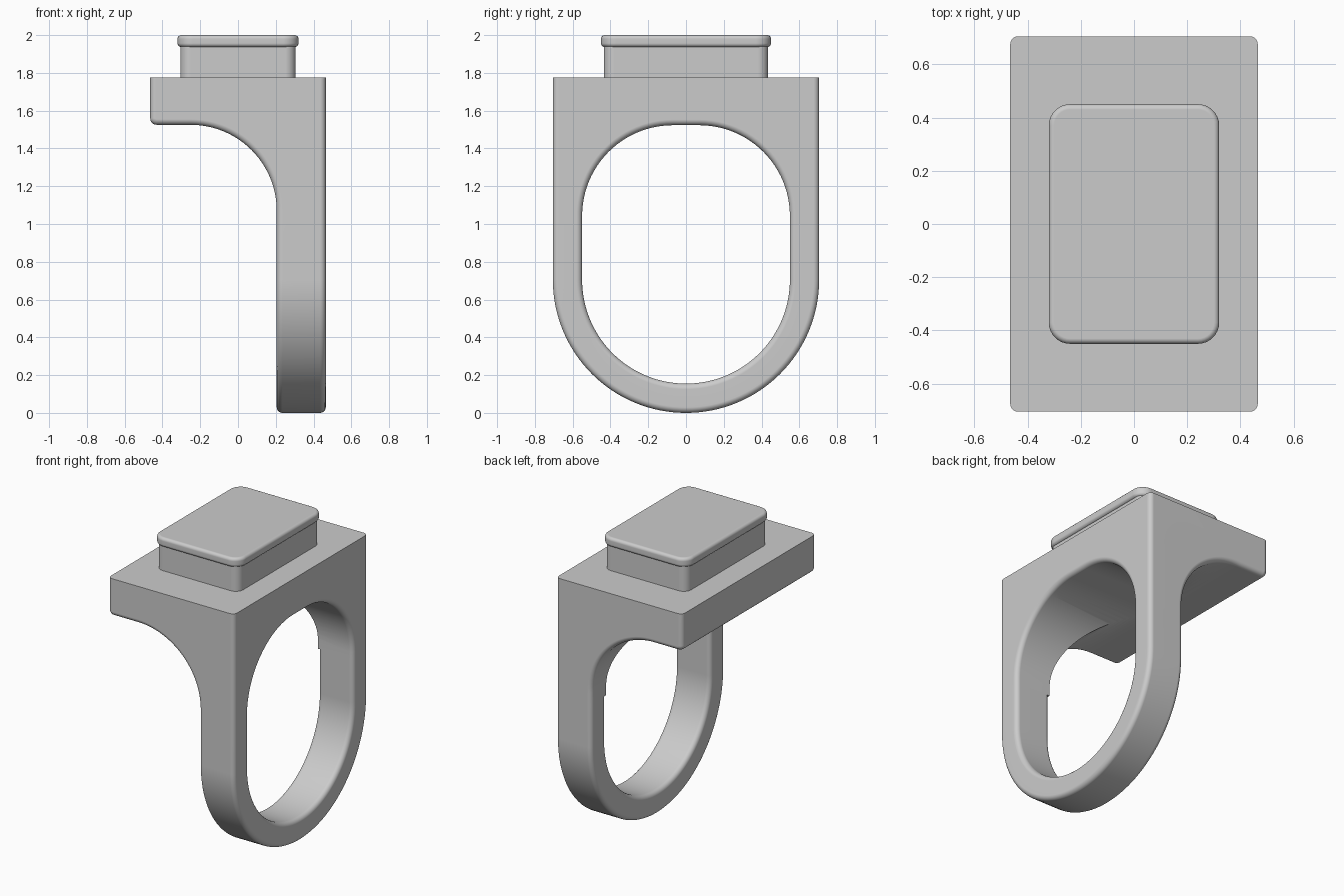
import bpy
import bmesh
from math import sin, cos, pi, radians

if "Cube" in bpy.data.objects:
    bpy.data.objects.remove(bpy.data.objects["Cube"], do_unlink=True)

# Main sizes
HX, HY = 0.465, 0.705      # half depth and half width of the body
TOP, SPLIT = 1.775, 1.0    # top of the plate, join between band and head
BACK = 0.205               # rear face of the band
BORE = 0.55                # half width of the finger hole
R = 0.03                   # rounding of the edges
STEPS = 5

grey = bpy.data.materials.new("plain_grey")
grey.use_nodes = True
grey.diffuse_color = (0.6, 0.6, 0.6, 1)
grey.node_tree.nodes["Principled BSDF"].inputs["Base Color"].default_value = (0.6, 0.6, 0.6, 1)


def arc(cx, cy, r, start, end, n):
    """Points on an arc, angles in degrees."""
    angles = [radians(start + (end - start) * i / n) for i in range(n + 1)]
    return [(cx + r * cos(a), cy + r * sin(a)) for a in angles]


def rounding(r):
    """Pairs of (depth from the cap, inset) that round an edge."""
    return [(r - r * cos(t), r - r * sin(t))
            for t in (i * pi / 2 / STEPS for i in range(STEPS + 1))]


def loft(name, rings):
    """Skin a list of equal rings and cap both ends."""
    bm = bmesh.new()
    rows = [[bm.verts.new(p) for p in ring] for ring in rings]
    n = len(rows[0])
    for a, b in zip(rows, rows[1:]):
        for i in range(n):
            j = (i + 1) % n
            bm.faces.new((a[i], a[j], b[j], b[i]))
    bm.faces.new(rows[0])
    bm.faces.new(rows[-1])
    bmesh.ops.recalc_face_normals(bm, faces=bm.faces)
    mesh = bpy.data.meshes.new(name)
    bm.to_mesh(mesh)
    bm.free()
    obj = bpy.data.objects.new(name, mesh)
    bpy.context.collection.objects.link(obj)
    mesh.materials.append(grey)
    return obj


def activate(obj):
    bpy.ops.object.select_all(action='DESELECT')
    obj.select_set(True)
    bpy.context.view_layer.objects.active = obj


def finish(obj):
    activate(obj)
    bpy.ops.object.shade_smooth_by_angle(angle=radians(35))
    weighted = obj.modifiers.new("even_shading", 'WEIGHTED_NORMAL')
    weighted.keep_sharp = True


def rounded_rect(x0, x1, y0, y1, r, n=STEPS):
    return (arc(x1 - r, y1 - r, r, 0, 90, n) + arc(x0 + r, y1 - r, r, 90, 180, n)
            + arc(x0 + r, y0 + r, r, 180, 270, n) + arc(x1 - r, y0 + r, r, 270, 360, n))


# Band: a rounded section swept round the lower half of the ring
section = rounded_rect(BACK, HX, BORE, HY, R)
rings = [[(x, -d, SPLIT) for x, d in section]]
for i in range(65):
    a = pi + pi * i / 64
    rings.append([(x, d * cos(a), HY + d * sin(a)) for x, d in section])
rings.append([(x, d, SPLIT) for x, d in section])
finish(loft("band", rings))


# Head: side profile with the swept arch under the plate
def head_profile(d):
    fillet = R + 0.005
    return ([(-HX + d, TOP), (HX - d, TOP), (HX - d, SPLIT), (BACK + d, SPLIT)]
            + arc(-0.25, 1.07, 0.455 + d, 0, 90, 24)
            + arc(-HX + fillet, 1.525 + fillet, fillet - d, 270, 180, STEPS))


edge = rounding(R)
levels = [(-HY + t, d) for t, d in edge] + [(HY - t, d) for t, d in reversed(edge)]
head = loft("head", [[(x, y, z) for x, z in head_profile(d)] for y, d in levels])


# Finger hole cutter, flared at the outer face
def hole_profile(d):
    r = 0.48 + d
    return ([(BORE + d, 0.8)] + arc(0.07, 1.043, r, 0, 90, 24)
            + arc(-0.07, 1.043, r, 90, 180, 24) + [(-BORE - d, 0.8)])


levels = [(-0.6, 0)] + [(HX - t, d) for t, d in reversed(edge)] + [(0.6, R)]
cutter = loft("hole_cutter", [[(x, y, z) for y, z in hole_profile(d)] for x, d in levels])
cutter.hide_render = True
cut = head.modifiers.new("finger_hole", 'BOOLEAN')
cut.operation = 'DIFFERENCE'
cut.solver = 'EXACT'
cut.object = cutter
activate(head)
bpy.ops.object.modifier_apply(modifier=cut.name)
bpy.data.objects.remove(cutter, do_unlink=True)
finish(head)


# Raised block and its lid
def slab(name, hx, hy, corner, levels):
    finish(loft(name, [[(x, y, z) for x, y in
                        rounded_rect(-hx + d, hx - d, -hy + d, hy - d, corner - d, 8)]
                       for z, d in levels]))


slab("pedestal", 0.305, 0.435, 0.055, [(TOP - 0.005, 0), (1.96, 0)])
lip = rounding(0.02)
slab("lid", 0.32, 0.45, 0.08,
     [(1.937 + t, d) for t, d in lip] + [(2.0 - t, d) for t, d in reversed(lip)])
